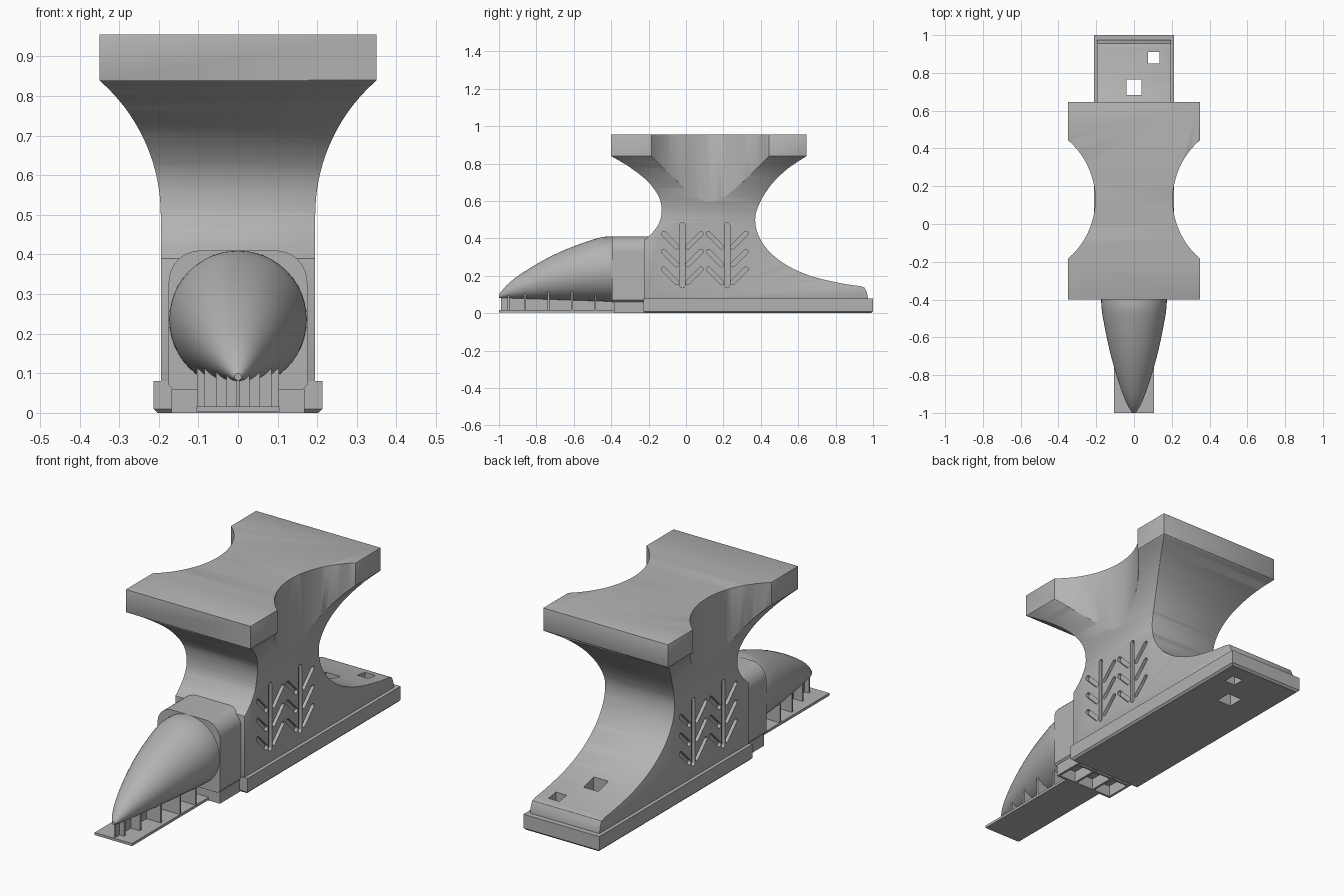
import bpy, bmesh, math
from mathutils import Vector

if "Cube" in bpy.data.objects:
    bpy.data.objects.remove(bpy.data.objects["Cube"])

grey = bpy.data.materials.new("plain_grey")
grey.diffuse_color = (0.45, 0.45, 0.45, 1)
grey.use_nodes = True
grey.node_tree.nodes["Principled BSDF"].inputs["Base Color"].default_value = grey.diffuse_color


def finish(name, bm, smooth=True):
    bmesh.ops.recalc_face_normals(bm, faces=bm.faces)
    me = bpy.data.meshes.new(name)
    bm.to_mesh(me)
    bm.free()
    ob = bpy.data.objects.new(name, me)
    bpy.context.collection.objects.link(ob)
    me.materials.append(grey)
    if smooth:
        shade(ob)
    return ob


def shade(ob):
    bpy.ops.object.select_all(action='DESELECT')
    ob.select_set(True)
    bpy.context.view_layer.objects.active = ob
    bpy.ops.object.shade_smooth_by_angle(angle=math.radians(32))


def add_prism(bm, pts, a, b, axis):
    """Extrude a 2D outline from a to b along the given axis."""
    place = {'x': lambda p, t: (t, p[0], p[1]),
             'y': lambda p, t: (p[0], t, p[1]),
             'z': lambda p, t: (p[0], p[1], t)}[axis]
    face = bm.faces.new([bm.verts.new(place(p, a)) for p in pts])
    geo = bmesh.ops.extrude_face_region(bm, geom=[face])['geom']
    step = Vector(place((0, 0), b - a))
    bmesh.ops.translate(bm, vec=step, verts=[v for v in geo if isinstance(v, bmesh.types.BMVert)])


def prism(name, pts, a, b, axis):
    bm = bmesh.new()
    add_prism(bm, pts, a, b, axis)
    return finish(name, bm)


def add_box(bm, x0, x1, y0, y1, z0, z1):
    add_prism(bm, [(x0, y0), (x1, y0), (x1, y1), (x0, y1)], z0, z1, 'z')


def apply(ob, kind, **kw):
    bpy.context.view_layer.objects.active = ob
    m = ob.modifiers.new(kind, kind)
    for k, v in kw.items():
        setattr(m, k, v)
    bpy.ops.object.modifier_apply(modifier=m.name)


def boolean(ob, cutter, op):
    apply(ob, 'BOOLEAN', object=cutter, operation=op, solver='EXACT')


def curve(pts, n=6):
    """Smooth curve through the points."""
    p = [pts[0]] + pts + [pts[-1]]
    out = []
    for a, b, c, d in zip(p, p[1:], p[2:], p[3:]):
        for i in range(n):
            t = i / n
            out.append(tuple(0.5 * (2 * b[k] + (c[k] - a[k]) * t
                       + (2 * a[k] - 5 * b[k] + 4 * c[k] - d[k]) * t * t
                       + (3 * b[k] - a[k] - 3 * c[k] + d[k]) * t ** 3) for k in (0, 1)))
    return out + [pts[-1]]


# body: side outline crossed with the flared front outline
back = curve([(0.645, 0.84), (0.54, 0.77), (0.45, 0.68), (0.39, 0.58), (0.37, 0.5), (0.39, 0.41),
              (0.45, 0.325), (0.55, 0.25), (0.68, 0.195), (0.83, 0.16), (0.93, 0.145)])
nose = curve([(-0.21, 0.40), (-0.16, 0.455), (-0.133, 0.52), (-0.14, 0.61), (-0.2, 0.7),
              (-0.3, 0.78), (-0.4, 0.84)])
side = ([(-0.4, 0.955), (0.645, 0.955)] + back
        + [(0.955, 0.137), (0.966, 0.115), (0.975, 0.07), (-0.225, 0.07), (-0.225, 0.39)] + nose)
body = prism("body", side, -0.5, 0.5, 'x')

R = 0.45
flare = [(0.195, 0.0)] + [(0.195 + R - math.sqrt(R * R - (z - 0.5) ** 2), z)
                          for z in [0.5 + 0.34 * i / 16 for i in range(17)]] + [(0.35, 1.1)]
front_cut = prism("front_cutter", flare + [(-x, z) for x, z in reversed(flare)], -1.2, 1.2, 'y')
boolean(body, front_cut, 'INTERSECT')

# round waist scoops on both sides
bm = bmesh.new()
for s in (-1, 1):
    add_prism(bm, [(s * (0.205 + 0.413) + 0.413 * math.cos(k * math.pi / 48),
                    0.13 + 0.413 * math.sin(k * math.pi / 48)) for k in range(96)], 0.3, 1.2, 'z')
waist_cut = finish("waist_cutter", bm)
boolean(body, waist_cut, 'DIFFERENCE')
apply(body, 'BEVEL', width=0.008, segments=2, limit_method='ANGLE', angle_limit=math.radians(40))

# branch-shaped grooves on both sides
bm = bmesh.new()


def groove(a, b, r=0.014):
    a, b = Vector(a), Vector(b)
    base = math.atan2(b.y - a.y, b.x - a.x)
    pts = []
    for c, off in ((b, -math.pi / 2), (a, math.pi / 2)):
        for i in range(9):
            t = base + off + math.pi * i / 8
            pts.append((c.x + r * math.cos(t), c.y + r * math.sin(t)))
    add_prism(bm, pts, 0.178, 0.25, 'x')
    add_prism(bm, pts, -0.25, -0.178, 'x')


for y in (-0.02, 0.22):
    groove((y, 0.15), (y, 0.47))
    for z in (0.165, 0.26, 0.355):
        for s in (-1, 1):
            groove((y + s * 0.03, z), (y + s * 0.1, z + 0.07), 0.012)
groove_cut = finish("groove_cutter", bm)
apply(body, 'BOOLEAN', object=groove_cut, operation='DIFFERENCE', solver='EXACT', use_self=True)

# base plate with chamfered underside
bm = bmesh.new()
add_box(bm, -0.213, 0.213, -0.228, 1.0, 0, 0.08)
low = [e for e in bm.edges if all(v.co.z < 0.01 for v in e.verts)]
bmesh.ops.bevel(bm, geom=low, offset=0.01, segments=1, affect='EDGES')
base = finish("base_plate", bm, False)

# square tool holes through the rear deck and base
bm = bmesh.new()
for x, y, r in ((0, 0.723, 0.041), (0.105, 0.88, 0.03)):
    add_box(bm, x - r, x + r, y - r, y + r, -0.1, 0.5)
hole_cut = finish("hole_cutter", bm)
for ob in (body, base):
    boolean(ob, hole_cut, 'DIFFERENCE')
shade(body)
for c in (front_cut, waist_cut, groove_cut, hole_cut):
    bpy.data.objects.remove(c)

# neck block with rounded shoulders
arc = [(0.095 + 0.08 * math.cos(i * math.pi / 20), 0.33 + 0.08 * math.sin(i * math.pi / 20)) for i in range(11)]
half = [(0.163, 0.058), (0.175, 0.07)] + arc
neck = prism("neck", half + [(-x, z) for x, z in reversed(half)], -0.395, -0.12, 'y')

# open support frame under the neck
bm = bmesh.new()
for x in (-0.162, -0.055, 0.055, 0.162):
    add_box(bm, x - 0.006, x + 0.006, -0.385, -0.22, 0, 0.06)
for y in (-0.379, -0.235):
    add_box(bm, -0.168, 0.168, y - 0.006, y + 0.006, 0, 0.06)
finish("neck_support", bm, False)

# horn: round sections resting on a nearly level lower line
tops = curve([(-1.0, 0.1), (-0.96, 0.148), (-0.9, 0.198), (-0.8, 0.262), (-0.7, 0.315),
              (-0.6, 0.358), (-0.5, 0.393), (-0.44, 0.408), (-0.39, 0.41)], 4)


def horn_section(y):
    for (ya, za), (yb, zb) in zip(tops, tops[1:]):
        if y <= yb:
            top = za + (zb - za) * (y - ya) / (yb - ya)
            break
    bottom = 0.082 - 0.02 * max(0, (y + 1) / 0.61)
    return (top - bottom) / 2, (top + bottom) / 2


bm = bmesh.new()
N, rings = 48, []
for y, _ in tops:
    r, c = horn_section(y)
    rings.append([bm.verts.new((r * math.cos(k * math.tau / N), y, c + r * math.sin(k * math.tau / N)))
                  for k in range(N)])
for a, b in zip(rings, rings[1:]):
    for k in range(N):
        bm.faces.new((a[k], a[(k + 1) % N], b[(k + 1) % N], b[k]))
bm.faces.new(rings[0])
bm.faces.new(rings[-1])
finish("horn", bm)

# thin strip, spine and cross ribs carrying the horn
bm = bmesh.new()
add_box(bm, -0.105, 0.105, -1.0, -0.385, 0.003, 0.016)
add_box(bm, -0.004, 0.004, -0.99, -0.385, 0.01, 0.09)
for y in (-0.95, -0.86, -0.735, -0.61, -0.485):
    r, c = horn_section(y)
    w = min(0.104, r * 0.75)
    z = c - math.sqrt(r * r - w * w) + 0.003
    rib = [(w * i / 6, c - math.sqrt(r * r - (w * i / 6) ** 2) + 0.004) for i in range(-6, 7)]
    add_prism(bm, [(w, 0.01), (-w, 0.01)] + rib, y - 0.005, y + 0.005, 'y')
finish("horn_support", bm, False)
